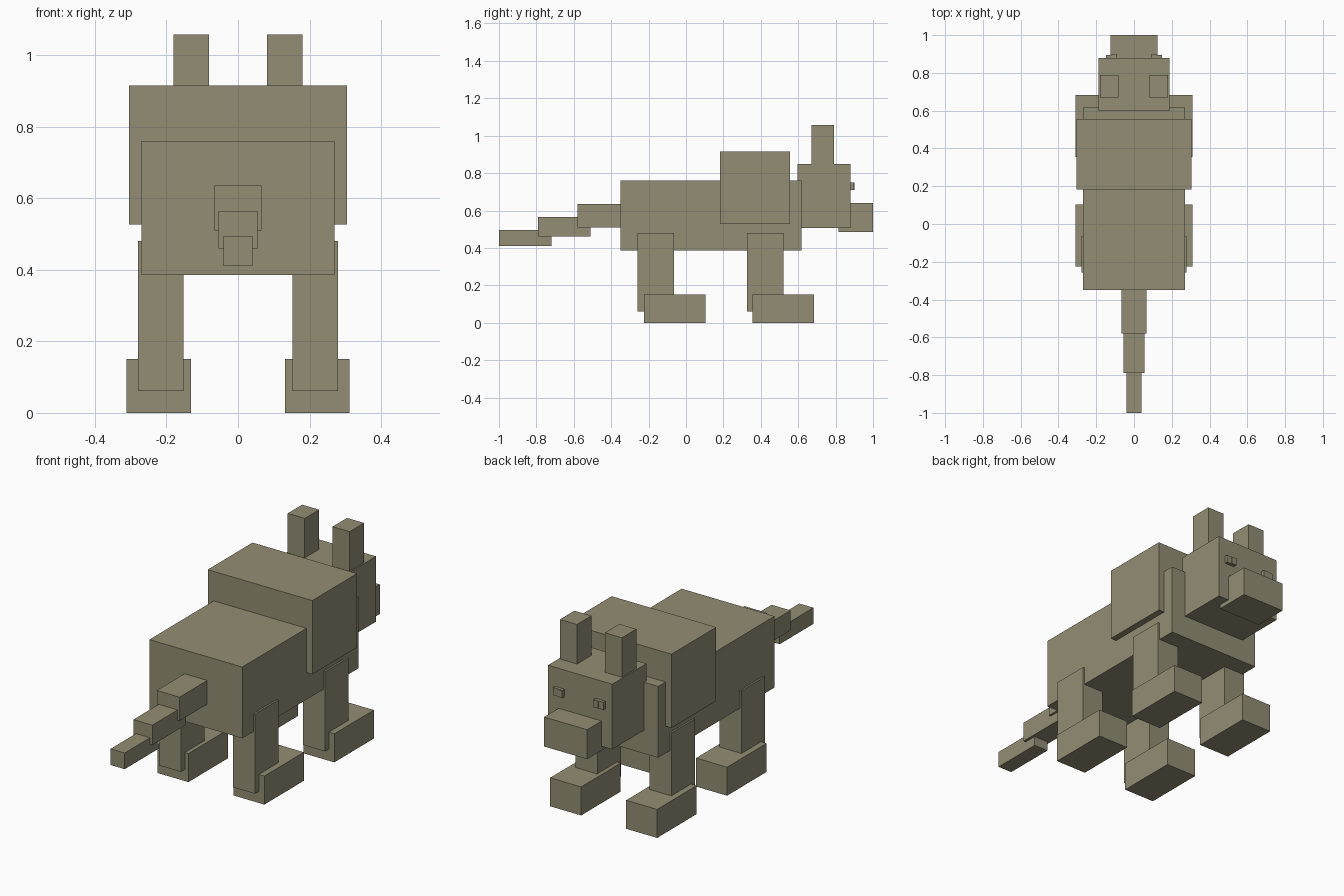
import bpy

if "Cube" in bpy.data.objects:
    bpy.data.objects.remove(bpy.data.objects["Cube"])

# Single coat colour
coat = bpy.data.materials.new("olive_grey_coat")
coat.diffuse_color = (0.29, 0.27, 0.175, 1)
coat.use_nodes = True
coat.node_tree.nodes["Principled BSDF"].inputs["Base Color"].default_value = coat.diffuse_color


def box(name, x, y, z):
    """Axis-aligned block from (min, max) pairs."""
    bpy.ops.mesh.primitive_cube_add(
        size=1, location=[(a + b) / 2 for a, b in (x, y, z)])
    ob = bpy.context.object
    ob.name = name
    ob.scale = [b - a for a, b in (x, y, z)]
    bpy.ops.object.transform_apply(location=False, rotation=False, scale=True)
    ob.data.materials.append(coat)
    return ob


def centred(name, half, y, z):
    return box(name, (-half, half), y, z)


def pair(name, x, y, z):
    box("left_" + name, x, y, z)
    box("right_" + name, (-x[1], -x[0]), y, z)


# Torso, mane and head
centred("body", 0.27, (-0.35, 0.617), (0.385, 0.76))
centred("mane", 0.304, (0.183, 0.555), (0.527, 0.915))
centred("head", 0.187, (0.597, 0.88), (0.507, 0.85))
centred("snout", 0.125, (0.815, 1.0), (0.485, 0.64))

# Ears and eyes
pair("ear", (0.081, 0.18), (0.67, 0.79), (0.845, 1.058))
pair("eye", (0.09, 0.147), (0.87, 0.896), (0.71, 0.75))
pair("pupil", (0.09, 0.118), (0.87, 0.9), (0.711, 0.749))

# Tail stepping down towards the tip
centred("tail_base", 0.066, (-0.58, -0.34), (0.51, 0.635))
centred("tail_middle", 0.055, (-0.79, -0.51), (0.46, 0.565))
centred("tail_tip", 0.041, (-1.0, -0.72), (0.41, 0.495))

# Legs and feet
for end, leg_y, foot_y in (("back", -0.258, -0.225), ("front", 0.325, 0.356)):
    pair(end + "_leg", (0.152, 0.279), (leg_y, leg_y + 0.195), (0.061, 0.48))
    pair(end + "_foot", (0.131, 0.311), (foot_y, foot_y + 0.328), (0, 0.15))
